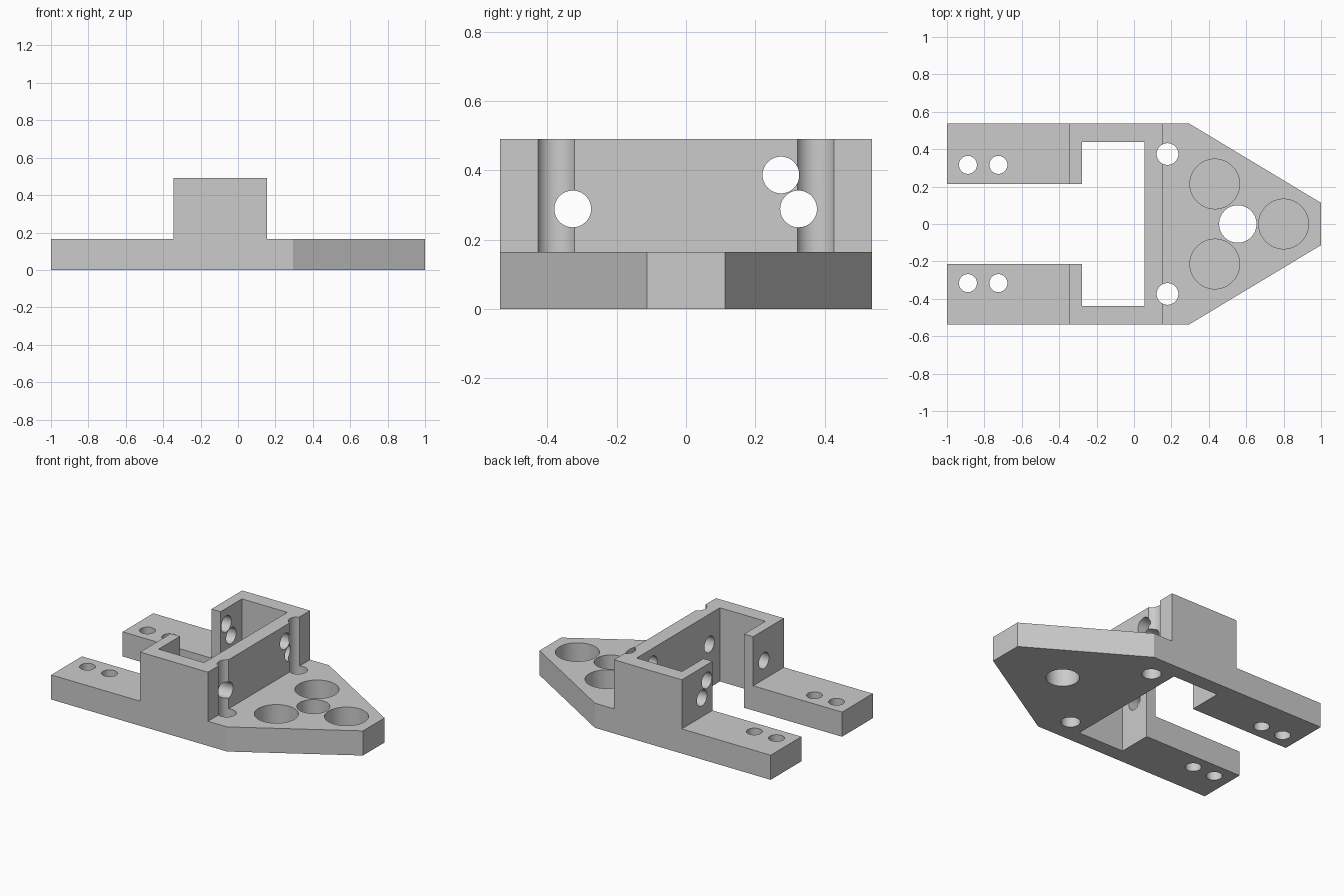
import bpy, bmesh
from mathutils import Matrix, Vector

cube = bpy.data.objects.get("Cube")
if cube:
    bpy.data.objects.remove(cube, do_unlink=True)

TOP, BASE = 0.491, 0.164    # wall height, plate thickness

grey = bpy.data.materials.new("plain grey")
grey.use_nodes = True
colour = (0.6, 0.6, 0.6, 1)
grey.diffuse_color = colour
grey.node_tree.nodes["Principled BSDF"].inputs["Base Color"].default_value = colour


def make_object(name, bm):
    bmesh.ops.recalc_face_normals(bm, faces=bm.faces[:])
    mesh = bpy.data.meshes.new(name)
    bm.to_mesh(mesh)
    bm.free()
    mesh.materials.append(grey)
    obj = bpy.data.objects.new(name, mesh)
    bpy.context.collection.objects.link(obj)
    return obj


def extrude_outline(name, points, z0, z1):
    bm = bmesh.new()
    face = bm.faces.new([bm.verts.new((x, y, z0)) for x, y in points])
    geom = bmesh.ops.extrude_face_region(bm, geom=[face])["geom"]
    verts = [g for g in geom if isinstance(g, bmesh.types.BMVert)]
    bmesh.ops.translate(bm, verts=verts, vec=(0, 0, z1 - z0))
    return make_object(name, bm)


def cylinder(name, radius, start, end):
    start, end = Vector(start), Vector(end)
    axis = end - start
    turn = axis.to_track_quat("Z", "Y").to_matrix().to_4x4()
    bm = bmesh.new()
    bmesh.ops.create_cone(bm, cap_ends=True, segments=64, radius1=radius,
                          radius2=radius, depth=axis.length,
                          matrix=Matrix.Translation((start + end) / 2) @ turn)
    return make_object(name, bm)


def cut(body, cutter):
    cutter.hide_render = True
    mod = body.modifiers.new("cut", "BOOLEAN")
    mod.operation, mod.solver, mod.object = "DIFFERENCE", "EXACT", cutter
    bpy.context.view_layer.objects.active = body
    bpy.ops.object.modifier_apply(modifier=mod.name)
    bpy.data.objects.remove(cutter, do_unlink=True)


# Bracket outline: two arms, open bay and tapered nose, mirrored across y
half = [(-0.278, 0.214), (-1, 0.214), (-1, 0.537), (0.295, 0.537), (1, 0.113)]
bay = [(0.057, 0.438), (-0.278, 0.438)]
side = bay + half
outline = side + [(x, -y) for x, y in reversed(side)]
bracket = extrude_outline("mounting_bracket", outline, 0, TOP)

# Lower the arms and the nose to the plate thickness
for x0, x1 in ((-1.1, -0.345), (0.155, 1.1)):
    box = [(x0, -1), (x1, -1), (x1, 1), (x0, 1)]
    cut(bracket, extrude_outline("step_cutter", box, BASE, 1))

# Vertical through holes: arm screws, wall grooves, nose centre
holes = [(x, s * 0.316, 0.048) for x in (-0.888, -0.725) for s in (1, -1)]
holes += [(0.179, s * 0.374, 0.058) for s in (1, -1)]
holes.append((0.555, 0, 0.1))
for x, y, r in holes:
    cut(bracket, cylinder("hole_cutter", r, (x, y, -0.2), (x, y, 0.8)))

# Blind round pockets in the nose
for x, y in ((0.432, 0.214), (0.432, -0.214), (0.8, 0)):
    cut(bracket, cylinder("pocket_cutter", 0.133, (x, y, 0.03), (x, y, 0.8)))

# Holes running lengthwise through the walls
for y, z in ((-0.327, 0.289), (0.325, 0.289), (0.274, 0.387)):
    cut(bracket, cylinder("wall_hole_cutter", 0.053, (-0.6, y, z), (0.6, y, z)))

bpy.ops.object.select_all(action="DESELECT")
bracket.select_set(True)
bpy.context.view_layer.objects.active = bracket
bpy.ops.object.shade_smooth_by_angle(angle=0.5)
